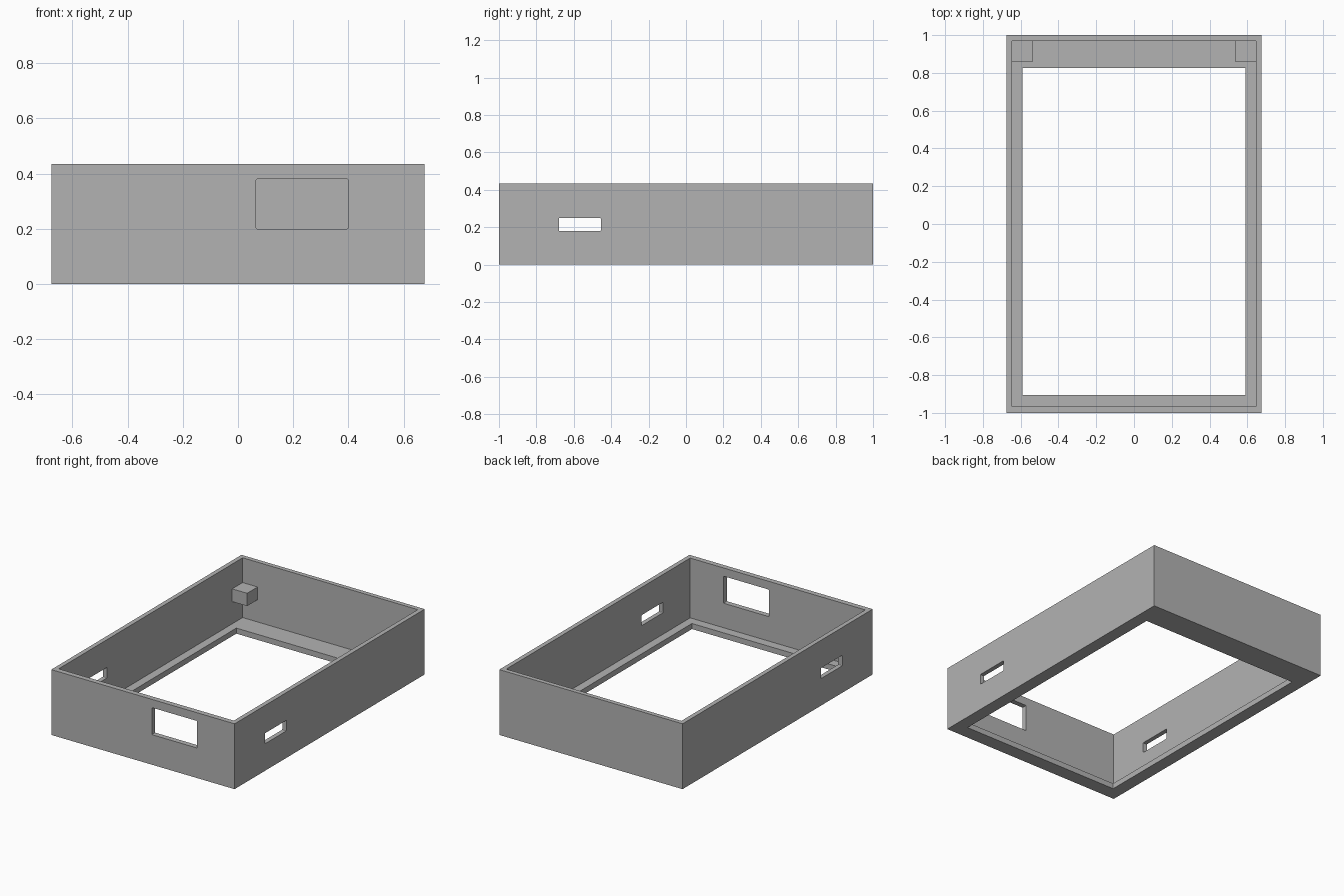
import bpy
import bmesh
from mathutils import Vector

if "Cube" in bpy.data.objects:
    bpy.data.objects.remove(bpy.data.objects["Cube"])

W, L, H = 0.675, 1.0, 0.435     # half width, half length, height
INNER = 0.645                   # half width inside the walls
FRONT_IN, BACK_IN = -0.965, 0.97
LIP = 0.037                     # thickness of the bottom lip

grey = bpy.data.materials.new("grey plastic")
grey.use_nodes = True
grey.diffuse_color = (0.45, 0.45, 0.45, 1)
grey.node_tree.nodes["Principled BSDF"].inputs["Base Color"].default_value = grey.diffuse_color


def box(name, low, high, round_axis=None):
    """Box between two corners; edges along round_axis get a tiny bevel."""
    low, high = Vector(low), Vector(high)
    bm = bmesh.new()
    bmesh.ops.create_cube(bm, size=1)
    for v in bm.verts:
        v.co = (low + high) / 2 + v.co * (high - low)
    if round_axis is not None:
        edges = [e for e in bm.edges
                 if abs((e.verts[0].co - e.verts[1].co)[round_axis]) > 0.001]
        bmesh.ops.bevel(bm, geom=edges, offset=0.005, segments=2,
                        profile=0.5, affect='EDGES')
    mesh = bpy.data.meshes.new(name)
    bm.to_mesh(mesh)
    bm.free()
    mesh.materials.append(grey)
    obj = bpy.data.objects.new(name, mesh)
    bpy.context.collection.objects.link(obj)
    return obj


def cut(target, cutter):
    """Subtract the cutter, apply the result and remove the cutter."""
    mod = target.modifiers.new("cut", 'BOOLEAN')
    mod.operation = 'DIFFERENCE'
    mod.solver = 'EXACT'
    mod.object = cutter
    cutter.hide_render = True
    bpy.context.view_layer.objects.active = target
    bpy.ops.object.modifier_apply(modifier=mod.name)
    bpy.data.objects.remove(cutter)


# Open frame with a lip around the bottom
case = box("case_frame", (-W, -L, 0), (W, L, H))
cut(case, box("cavity", (-INNER, FRONT_IN, LIP), (INNER, BACK_IN, H + 0.1)))
cut(case, box("screen_opening", (-0.59, -0.905, -0.1), (0.59, 0.825, 0.1)))

# Window in the front wall
cut(case, box("front_window", (0.065, -1.1, 0.2), (0.4, -0.9, 0.38), 1))

# Slots in both side walls
cut(case, box("side_slots", (-0.8, -0.68, 0.18), (0.8, -0.455, 0.25), 0))

# Small support blocks in the back corners
for name, side in (("left_corner_block", 1), ("right_corner_block", -1)):
    xs = sorted((side * 0.535, side * (INNER + 0.005)))
    box(name, (xs[0], 0.86, 0.185), (xs[1], BACK_IN + 0.005, 0.27))
